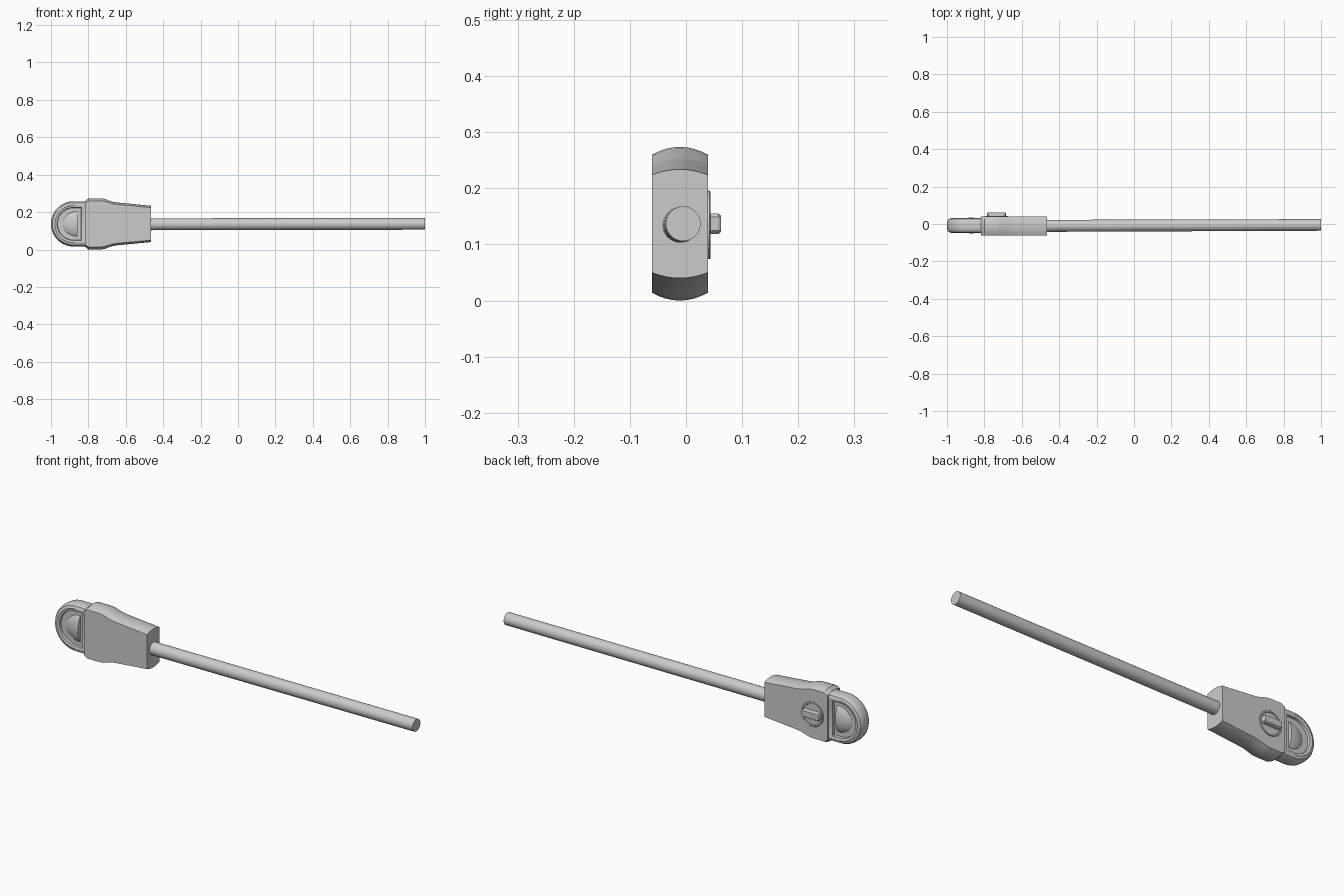
import bpy, bmesh, math
from mathutils import Vector

if "Cube" in bpy.data.objects:
    bpy.data.objects.remove(bpy.data.objects["Cube"])

CZ = 0.137    # height of the long axis
CY = -0.011   # depth centre of the housing


def finish(name, bm, angle=30):
    bmesh.ops.recalc_face_normals(bm, faces=bm.faces)
    mesh = bpy.data.meshes.new(name)
    bm.to_mesh(mesh)
    bm.free()
    ob = bpy.data.objects.new(name, mesh)
    bpy.context.collection.objects.link(ob)
    bpy.ops.object.select_all(action='DESELECT')
    ob.select_set(True)
    bpy.context.view_layer.objects.active = ob
    bpy.ops.object.shade_smooth_by_angle(angle=math.radians(angle))
    return ob


def loft(name, loops, angle=30):
    bm = bmesh.new()
    rings = [[bm.verts.new(p) for p in loop] for loop in loops]
    n = len(rings[0])
    for a, b in zip(rings, rings[1:]):
        for i in range(n):
            j = (i + 1) % n
            bm.faces.new((a[i], a[j], b[j], b[i]))
    bm.faces.new(rings[0][::-1])
    bm.faces.new(rings[-1])
    return finish(name, bm, angle)


def circle(centre, r, axis, n):
    loop = []
    for i in range(n):
        c, s = r * math.cos(math.tau * i / n), r * math.sin(math.tau * i / n)
        off = (0, c, s) if axis == 'x' else (c, 0, s)
        loop.append(Vector(centre) + Vector(off))
    return loop


# Housing: slab section with crowned top and bottom, waisted along x
def housing_section(x, side, crown):
    top = []
    for i in range(9):
        t = -1 + i / 4
        top.append((t * 0.05, side + (crown - side) * (1 - t * t)))
    return ([(x, CY + y, CZ + h) for y, h in top] +
            [(x, CY + y, CZ - h) for y, h in reversed(top)])


stations = [(-0.817, 0.112, 0.122), (-0.80, 0.123, 0.137), (-0.735, 0.123, 0.137),
            (-0.715, 0.121, 0.134), (-0.67, 0.107, 0.118), (-0.64, 0.103, 0.114),
            (-0.465, 0.087, 0.097)]
loft("housing", [housing_section(*s) for s in stations], 22)


# Rounded head: D outline with a shallow window pocket on both faces
def d_loop(r, x_end, y, cx=-0.879):
    pts = [(x_end, y, CZ + r)]
    for i in range(33):
        a = math.pi / 2 + math.pi * i / 32
        pts.append((cx + r * math.cos(a), y, CZ + r * math.sin(a)))
    return pts + [(x_end, y, CZ - r)]


HY = -0.008
half = [(0.086, -0.840, 0.024), (0.088, -0.838, 0.036), (0.100, -0.800, 0.039),
        (0.113, -0.800, 0.034), (0.119, -0.800, 0.024), (0.121, -0.800, 0.010)]
loops = [d_loop(r, x, HY - y) for r, x, y in half]
loops += [d_loop(r, x, HY + y) for r, x, y in reversed(half)]
loft("head_loop", loops, 35)

# Domed lens, cut flat towards the housing
bm = bmesh.new()
bmesh.ops.create_uvsphere(bm, u_segments=40, v_segments=24, radius=1)
for v in bm.verts:
    v.co = Vector((v.co.x * 0.092 - 0.860, v.co.y * 0.043 + HY, v.co.z * 0.080 + CZ))
cut = bmesh.ops.bisect_plane(bm, geom=bm.verts[:] + bm.edges[:] + bm.faces[:],
                             plane_co=(-0.858, 0, 0), plane_no=(1, 0, 0), clear_outer=True)
edges = [e for e in bm.edges if e.is_boundary]
bmesh.ops.holes_fill(bm, edges=edges, sides=0)
finish("lens", bm)

# Handle rod, very slightly out of line with the housing
loft("rod", [circle((-0.50, -0.010, 0.135), 0.032, 'x', 32),
             circle((1.0, -0.005, 0.137), 0.031, 'x', 32)])

# Turn knob on the back: stepped disc with a finger bar
KX, KZ = -0.735, 0.135
knob = [(0.061, 0.030), (0.061, 0.042), (0.059, 0.044), (0.053, 0.044), (0.051, 0.041)]
loft("knob_disc", [circle((KX, y, KZ), r, 'y', 40) for r, y in knob])


def bar_loop(y, hx, hz):
    c = 0.006
    pts = [(hx - c, hz), (-hx + c, hz), (-hx, hz - c), (-hx, -hz + c),
           (-hx + c, -hz), (hx - c, -hz), (hx, -hz + c), (hx, hz - c)]
    return [(KX + x, y, KZ + 0.002 + z) for x, z in pts]


loft("knob_bar", [bar_loop(0.036, 0.051, 0.019), bar_loop(0.058, 0.050, 0.018),
                  bar_loop(0.062, 0.047, 0.015)])
